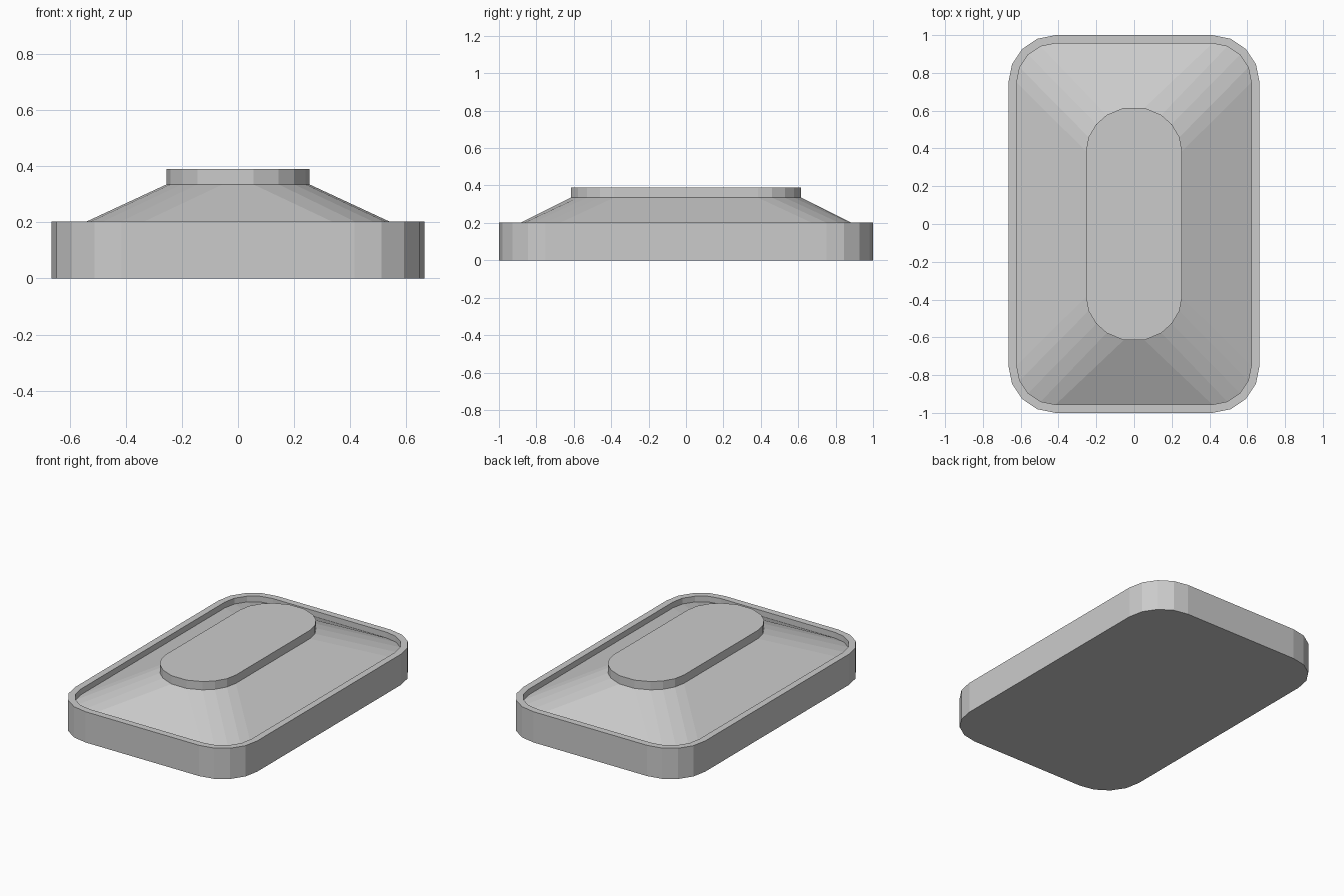
import bpy, bmesh, math

if "Cube" in bpy.data.objects:
    bpy.data.objects.remove(bpy.data.objects["Cube"])


def mirror_outline(quarter):
    """Full counter-clockwise outline from points of the +x +y corner."""
    back = quarter[::-1]
    return (quarter + [(-x, y) for x, y in back]
            + [(-x, -y) for x, y in quarter] + [(x, -y) for x, y in back])


def rounded_corner(radius, cx=0.415, cy=0.75, steps=4):
    angles = [math.pi / 2 * i / steps for i in range(steps + 1)]
    return [(cx + radius * math.cos(a), cy + radius * math.sin(a)) for a in angles]


def loft(name, layers, cap_start=False, cap_end=False):
    """Join a stack of (outline, z) layers with quads."""
    bm = bmesh.new()
    rings = [[bm.verts.new((x, y, z)) for x, y in outline] for outline, z in layers]
    for a, b in zip(rings, rings[1:]):
        for i in range(len(a)):
            j = (i + 1) % len(a)
            bm.faces.new((a[i], a[j], b[j], b[i]))
    if cap_start:
        bm.faces.new(rings[0][::-1])
    if cap_end:
        bm.faces.new(rings[-1])
    mesh = bpy.data.meshes.new(name)
    bm.to_mesh(mesh)
    bm.free()
    obj = bpy.data.objects.new(name, mesh)
    bpy.context.collection.objects.link(obj)
    return obj


outer = mirror_outline(rounded_corner(0.25))
inner = mirror_outline(rounded_corner(0.206))
plateau = mirror_outline([(0.255, 0.385), (0.241, 0.46), (0.2, 0.528),
                          (0.145, 0.577), (0.055, 0.615)])

# Tray: flat bottom, outer wall, narrow rim and short inner lip
loft("base_tray", [(outer, 0), (outer, 0.203), (inner, 0.203), (inner, 0.165)],
     cap_start=True)

# Sloped cover rising from the lip to the raised plateau
loft("sloped_cover", [(inner, 0.165), (plateau, 0.335)])

# Raised pill-shaped plateau
loft("top_plateau", [(plateau, 0.335), (plateau, 0.39)], cap_end=True)
